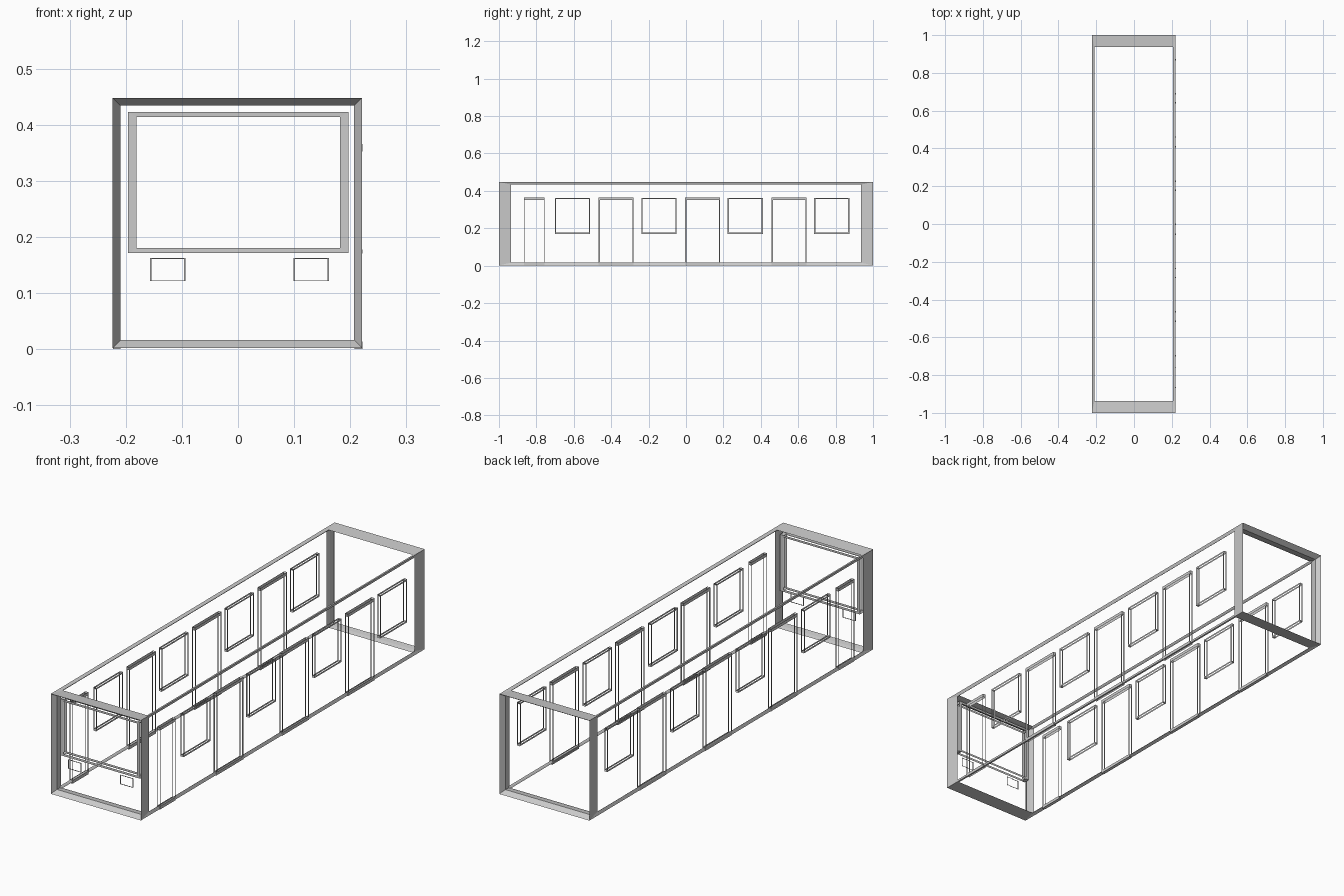
import bpy

if "Cube" in bpy.data.objects:
    bpy.data.objects.remove(bpy.data.objects["Cube"])


def wire_box(name, lo, hi, thick=0.1):
    """Open box frame of struts filling the extents lo..hi.
    thick is the strut size on a 2-unit cube, stretched with the box."""
    centre = [(a + b) / 2 for a, b in zip(lo, hi)]
    bpy.ops.mesh.primitive_cube_add(size=2, location=centre)
    ob = bpy.context.object
    ob.name = name
    # struts swell past the cube along its corner diagonals
    ob.scale = [(b - a) / (2 + thick / 3 ** 0.5) for a, b in zip(lo, hi)]
    mod = ob.modifiers.new("struts", 'WIREFRAME')
    mod.thickness = thick
    mod.offset = 0
    mod.use_even_offset = True
    mod.use_replace = True
    return ob


# Carriage body frame
wire_box("body_frame", (-0.2235, -1, 0.002), (0.221, 1, 0.448), 0.083)

# Windscreen and headlights on the front end
wire_box("windscreen_frame", (-0.196, -0.972, 0.171), (0.197, -0.945, 0.423))
for name, x in (("left_headlight", -0.157), ("right_headlight", 0.099)):
    wire_box(name, (x, -0.972, 0.121), (x + 0.063, -0.969, 0.162))

# Doors and windows along both side walls
for side, x0, x1 in (("left", -0.2232, -0.2092), ("right", 0.208, 0.222)):
    wire_box(side + "_cab_door", (x0, -0.867, 0), (x1, -0.756, 0.366))
    for i in range(3):
        y = -0.468 + 0.4625 * i
        wire_box(f"{side}_door_{i + 1}", (x0, y, 0), (x1, y + 0.188, 0.366))
    for i in range(4):
        y = -0.701 + 0.462 * i
        wire_box(f"{side}_window_{i + 1}", (x0, y, 0.17), (x1, y + 0.189, 0.363))
